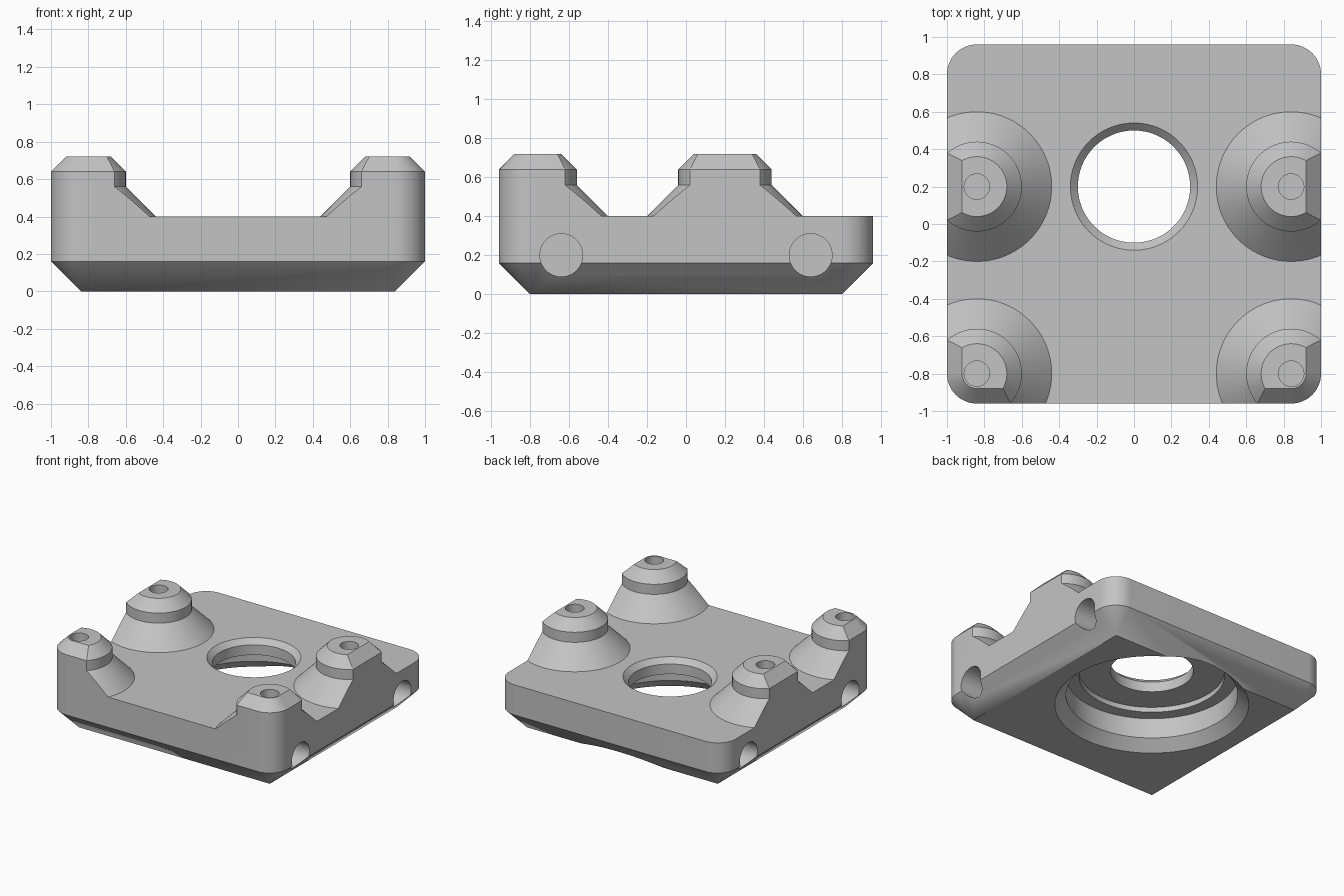
import bpy, bmesh, math

if "Cube" in bpy.data.objects:
    bpy.data.objects.remove(bpy.data.objects["Cube"])

grey = bpy.data.materials.new("plain_grey")
grey.diffuse_color = (0.55, 0.55, 0.55, 1)
grey.use_nodes = True
grey.node_tree.nodes["Principled BSDF"].inputs["Base Color"].default_value = grey.diffuse_color


def make_object(name, bm):
    bmesh.ops.remove_doubles(bm, verts=bm.verts, dist=1e-5)
    bmesh.ops.recalc_face_normals(bm, faces=bm.faces)
    mesh = bpy.data.meshes.new(name)
    bm.to_mesh(mesh)
    bm.free()
    mesh.materials.append(grey)
    obj = bpy.data.objects.new(name, mesh)
    bpy.context.collection.objects.link(obj)
    return obj


def skin(name, rings):
    """Closed solid through a stack of equal-length point rings."""
    bm = bmesh.new()
    loops = [[bm.verts.new(p) for p in ring] for ring in rings]
    n = len(loops[0])
    for a, b in zip(loops, loops[1:]):
        for i in range(n):
            j = (i + 1) % n
            bm.faces.new((a[i], a[j], b[j], b[i]))
    bm.faces.new(loops[0][::-1])
    bm.faces.new(loops[-1])
    return make_object(name, bm)


def lathe(name, profile, x, y, n=96):
    """Solid of revolution from (radius, z) pairs."""
    angles = [math.tau * i / n for i in range(n)]
    return skin(name, [[(x + r * math.cos(a), y + r * math.sin(a), z)
                        for a in angles] for r, z in profile])


def outline(inset, z, steps=16):
    """Rounded rectangle ring, shrunk by inset."""
    r = max(0.16 - inset, 0)
    pts = []
    for k, (sx, sy) in enumerate([(1, 1), (-1, 1), (-1, -1), (1, -1)]):
        for i in range(steps + 1):
            a = math.pi / 2 * (k + i / steps)
            pts.append((sx * 0.84 + r * math.cos(a),
                        sy * 0.80 + r * math.sin(a), z))
    return pts


def combine(target, tool, operation):
    mod = target.modifiers.new("combine", 'BOOLEAN')
    mod.operation = operation
    mod.solver = 'EXACT'
    mod.object = tool
    bpy.context.view_layer.objects.active = target
    bpy.ops.object.modifier_apply(modifier=mod.name)
    bpy.data.objects.remove(tool)


# Oversized slab that sets the deck height
bm = bmesh.new()
bmesh.ops.create_cube(bm, size=1)
bmesh.ops.scale(bm, vec=(3, 3, 0.9), verts=bm.verts)
bmesh.ops.translate(bm, vec=(0, 0, -0.05), verts=bm.verts)
plate = make_object("mounting_plate", bm)

# Four stepped conical posts
posts = [(sx * 0.84, y) for sx in (-1, 1) for y in (0.2, -0.8)]
post_profile = [(0.5, 0.3), (0.24, 0.56), (0.24, 0.64), (0.08, 0.80)]
for x, y in posts:
    combine(plate, lathe("post", post_profile, x, y), 'UNION')

# Trim everything to the rounded, chamfered outer shape
shell = skin("outer_shape", [outline(0.16, 0), outline(0, 0.16),
                             outline(0, 0.64), outline(0.08, 0.72)])
combine(plate, shell, 'INTERSECT')

# Stepped round opening: chamfer, recess, ledge, through hole, top chamfer
bore = [(0.80, -0.1), (0.62, 0.08), (0.62, 0.24), (0.525, 0.24), (0.525, 0.28),
        (0.30, 0.28), (0.30, 0.36), (0.44, 0.50)]
combine(plate, lathe("centre_opening", bore, 0, 0.2, 128), 'DIFFERENCE')

# Blind screw holes in the posts
for x, y in posts:
    hole = lathe("screw_hole", [(0.068, 0.32), (0.068, 0.9)], x, y, 48)
    combine(plate, hole, 'DIFFERENCE')

# Blind round sockets in both sides
for sx in (-1, 1):
    for y in (-0.64, 0.64):
        angles = [math.tau * i / 64 for i in range(64)]
        socket = skin("side_socket", [[(sx * x, y + 0.11 * math.cos(a),
                                        0.2 + 0.11 * math.sin(a)) for a in angles]
                                      for x in (0.64, 1.2)])
        combine(plate, socket, 'DIFFERENCE')

# Smooth curved walls, crisp edges
bpy.ops.object.select_all(action='DESELECT')
plate.select_set(True)
bpy.context.view_layer.objects.active = plate
bpy.ops.object.shade_smooth_by_angle(angle=math.radians(25))
